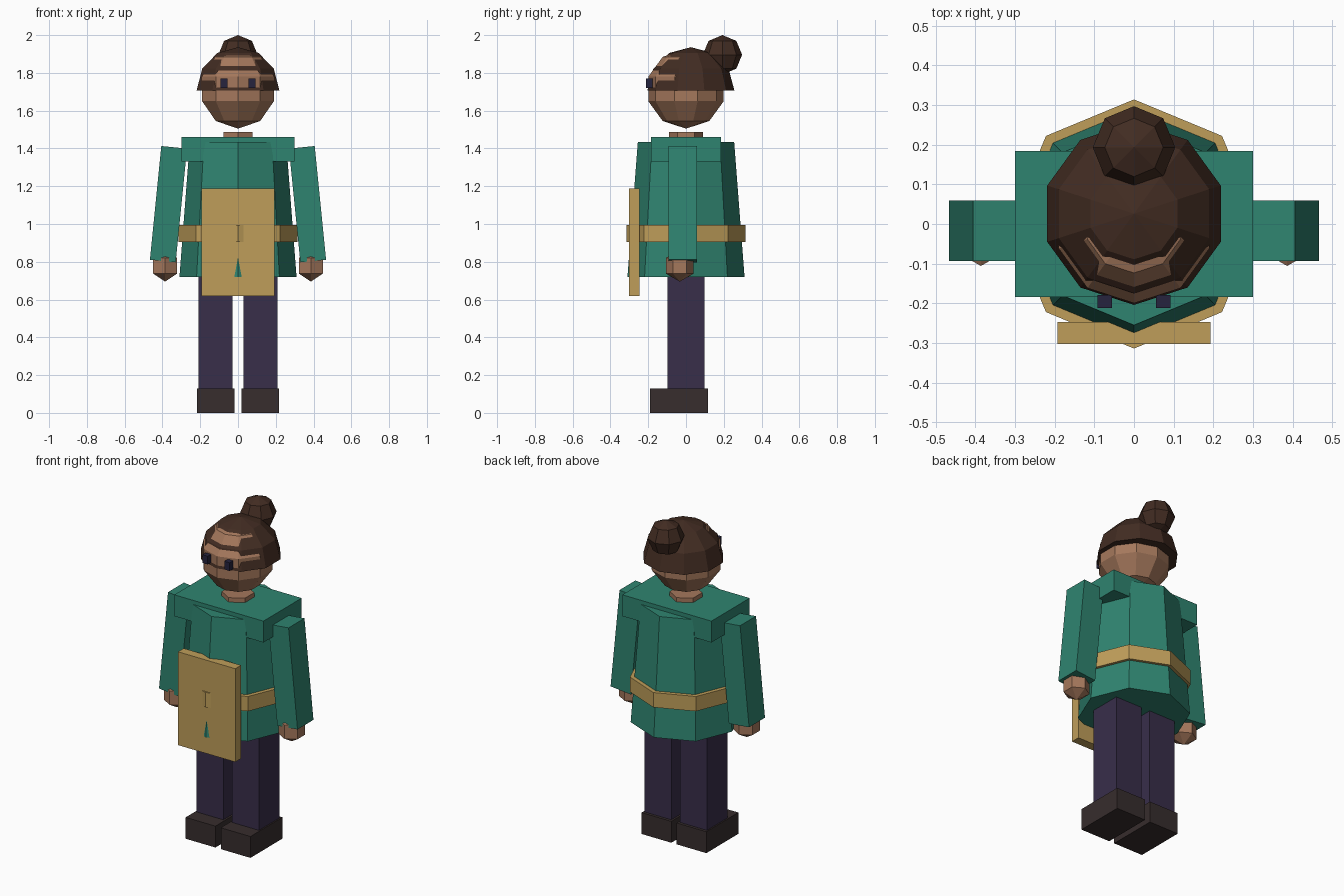
import bpy, bmesh, math
from mathutils import Matrix

if "Cube" in bpy.data.objects:
    bpy.data.objects.remove(bpy.data.objects["Cube"])


def material(name, hex_code):
    srgb = [int(hex_code[i:i + 2], 16) / 255 for i in (0, 2, 4)]
    lin = [c / 12.92 if c <= 0.04045 else ((c + 0.055) / 1.055) ** 2.4 for c in srgb]
    m = bpy.data.materials.new(name)
    m.diffuse_color = (*lin, 1)
    m.use_nodes = True
    m.node_tree.nodes["Principled BSDF"].inputs["Base Color"].default_value = m.diffuse_color
    return m


SKIN = material("skin", "A5785C")
HAIR = material("dark_brown_hair", "422C22")
GREEN = material("green_cloth", "2F8470")
TAN = material("tan_leather", "BF9E5A")
PURPLE = material("purple_trousers", "382E4A")
BOOT = material("dark_boot", "372D2D")
EYE = material("navy_eye", "26233D")


def finish(name, bm, mat):
    bmesh.ops.recalc_face_normals(bm, faces=bm.faces)
    me = bpy.data.meshes.new(name)
    bm.to_mesh(me)
    bm.free()
    me.materials.append(mat)
    ob = bpy.data.objects.new(name, me)
    bpy.context.collection.objects.link(ob)
    return ob


def box(name, mat, center, size, tilt=0.0):
    bm = bmesh.new()
    bmesh.ops.create_cube(bm, size=1, matrix=Matrix.Translation(center)
                          @ Matrix.Rotation(tilt, 4, 'Y') @ Matrix.Diagonal((*size, 1)))
    return finish(name, bm, mat)


def lathe(name, mat, sides, profile, x=0.0, y=0.0):
    """Faceted solid of (radius, z) rings, with a corner facing front; radius 0 is a pole."""
    bm = bmesh.new()
    rings = []
    for r, z in profile:
        count = sides if r > 1e-5 else 1
        rings.append([bm.verts.new((x + r * math.sin(2 * math.pi * i / sides),
                                    y - r * math.cos(2 * math.pi * i / sides), z))
                      for i in range(count)])
    for a, b in zip(rings, rings[1:]):
        for i in range(sides):
            j = (i + 1) % sides
            quad = [a[i % len(a)], a[j % len(a)], b[j % len(b)], b[i % len(b)]]
            bm.faces.new(list(dict.fromkeys(quad)))
    for end in (rings[0], rings[-1]):
        if len(end) > 1:
            bm.faces.new(end)
    return finish(name, bm, mat)


def ball(r, rz, z, rings, start=0):
    """Profile of a sphere from the bottom pole (or ring 'start') to the top pole."""
    return [(r * math.sin(math.pi * k / rings), z - rz * math.cos(math.pi * k / rings))
            for k in range(start, rings + 1)]


# Paired parts
for s, side in ((-1, "left"), (1, "right")):
    box(side + "_boot", BOOT, (s * 0.118, -0.038, 0.065), (0.2, 0.307, 0.13))
    box(side + "_leg", PURPLE, (s * 0.12, 0, 0.44), (0.18, 0.197, 0.64))
    box(side + "_arm", GREEN, (s * 0.368, -0.017, 1.105), (0.137, 0.153, 0.605), -s * 0.1)
    lathe(side + "_hand", SKIN, 6, ball(0.084, 0.084, 0.779, 3), s * 0.386, -0.033)
    box(side + "_eye", EYE, (s * 0.074, -0.195, 1.745), (0.036, 0.033, 0.05))

# Clothing
lathe("tunic", GREEN, 8, [(0.31, 0.72), (0.255, 1.435)])
box("shoulders", GREEN, (0, 0, 1.395), (0.6, 0.368, 0.13))
lathe("belt", TAN, 8, [(0.314, 0.905), (0.314, 0.995)])
box("apron", TAN, (0, -0.2745, 0.903), (0.386, 0.055, 0.568))

# Head
lathe("neck", SKIN, 6, [(0.09, 1.40), (0.09, 1.487)])
lathe("head", SKIN, 10, ball(0.21, 0.21, 1.715, 5))
lathe("hair_cap", HAIR, 10, ball(0.23, 0.228, 1.708, 6, start=3), 0, 0.026)
lathe("hair_bun", HAIR, 8, ball(0.104, 0.104, 1.896, 4), 0, 0.193)
